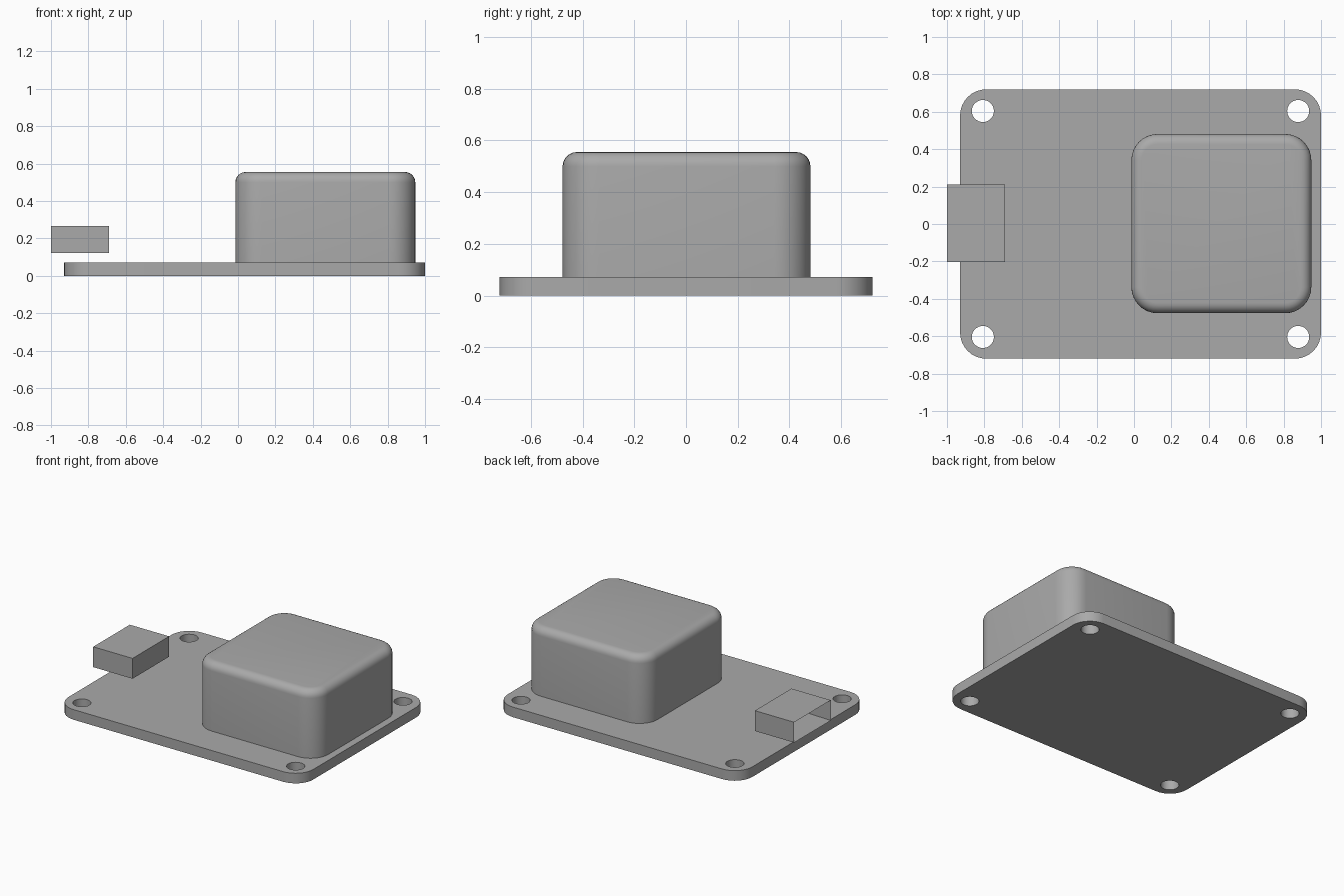
import bpy, bmesh, math

cube = bpy.data.objects.get("Cube")
if cube:
    bpy.data.objects.remove(cube, do_unlink=True)

grey = bpy.data.materials.new("grey")
grey.use_nodes = True
colour = (0.4, 0.4, 0.4, 1)
grey.diffuse_color = colour
grey.node_tree.nodes["Principled BSDF"].inputs["Base Color"].default_value = colour


def rounded_rect(cx, cy, hx, hy, r, steps=8):
    """Counter-clockwise outline of a rectangle with rounded corners."""
    pts = []
    for i, (sx, sy) in enumerate([(1, 1), (-1, 1), (-1, -1), (1, -1)]):
        for k in range(steps + 1):
            a = (i + k / steps) * math.pi / 2
            pts.append((cx + sx * (hx - r) + r * math.cos(a),
                        cy + sy * (hy - r) + r * math.sin(a)))
    return pts


def circle(cx, cy, r, n=32):
    return [(cx + r * math.cos(2 * math.pi * k / n),
             cy + r * math.sin(2 * math.pi * k / n)) for k in range(n)]


def finish(bm, name, smooth=True):
    bmesh.ops.recalc_face_normals(bm, faces=bm.faces)
    mesh = bpy.data.meshes.new(name)
    bm.to_mesh(mesh)
    bm.free()
    mesh.materials.append(grey)
    obj = bpy.data.objects.new(name, mesh)
    bpy.context.collection.objects.link(obj)
    if smooth:
        bpy.ops.object.select_all(action='DESELECT')
        obj.select_set(True)
        bpy.context.view_layer.objects.active = obj
        bpy.ops.object.shade_smooth_by_angle(angle=math.radians(35))
    return obj


# Base plate: rounded outline with four screw holes, filled and extruded
BOARD_X, BOARD_TOP = 0.035, 0.072
bm = bmesh.new()
loops = [rounded_rect(BOARD_X, 0, 0.965, 0.72, 0.14)]
loops += [circle(BOARD_X + sx * 0.843, sy * 0.604, 0.059)
          for sx in (-1, 1) for sy in (-1, 1)]
edges = []
for loop in loops:
    vs = [bm.verts.new((x, y, 0)) for x, y in loop]
    edges += [bm.edges.new((vs[i - 1], vs[i])) for i in range(len(vs))]
bmesh.ops.triangle_fill(bm, edges=edges, use_beauty=True)
ext = bmesh.ops.extrude_face_region(bm, geom=bm.faces[:], use_keep_orig=True)
top = [g for g in ext["geom"] if isinstance(g, bmesh.types.BMVert)]
bmesh.ops.translate(bm, verts=top, vec=(0, 0, BOARD_TOP))
finish(bm, "base_plate")

# Housing: stacked rounded outlines with a filleted top edge
HOUSE_TOP, FILLET, STEPS = 0.555, 0.055, 6
levels = [(0, BOARD_TOP)]
for k in range(STEPS + 1):
    a = k / STEPS * math.pi / 2
    levels.append((FILLET * (1 - math.cos(a)),
                   HOUSE_TOP - FILLET * (1 - math.sin(a))))
bm = bmesh.new()
rings = [[bm.verts.new((x, y, z)) for x, y in
          rounded_rect(0.467, 0.002, 0.481 - i, 0.479 - i, 0.14 - i)]
         for i, z in levels]
for low, high in zip(rings, rings[1:]):
    for i in range(len(low)):
        bm.faces.new((low[i - 1], low[i], high[i], high[i - 1]))
bm.faces.new(rings[0][::-1])
bm.faces.new(rings[-1])
finish(bm, "housing")

# Connector: box with a rectangular socket open toward -x
bm = bmesh.new()
bmesh.ops.create_cube(bm, size=1)
bmesh.ops.scale(bm, verts=bm.verts, vec=(0.31, 0.412, 0.145))
bmesh.ops.translate(bm, verts=bm.verts, vec=(-0.845, 0.004, 0.194))
mouth = min(bm.faces, key=lambda f: f.calc_center_median().x)
bmesh.ops.inset_region(bm, faces=[mouth], thickness=0.027)
bmesh.ops.translate(bm, verts=mouth.verts, vec=(0.28, 0, 0))
finish(bm, "connector", smooth=False)
